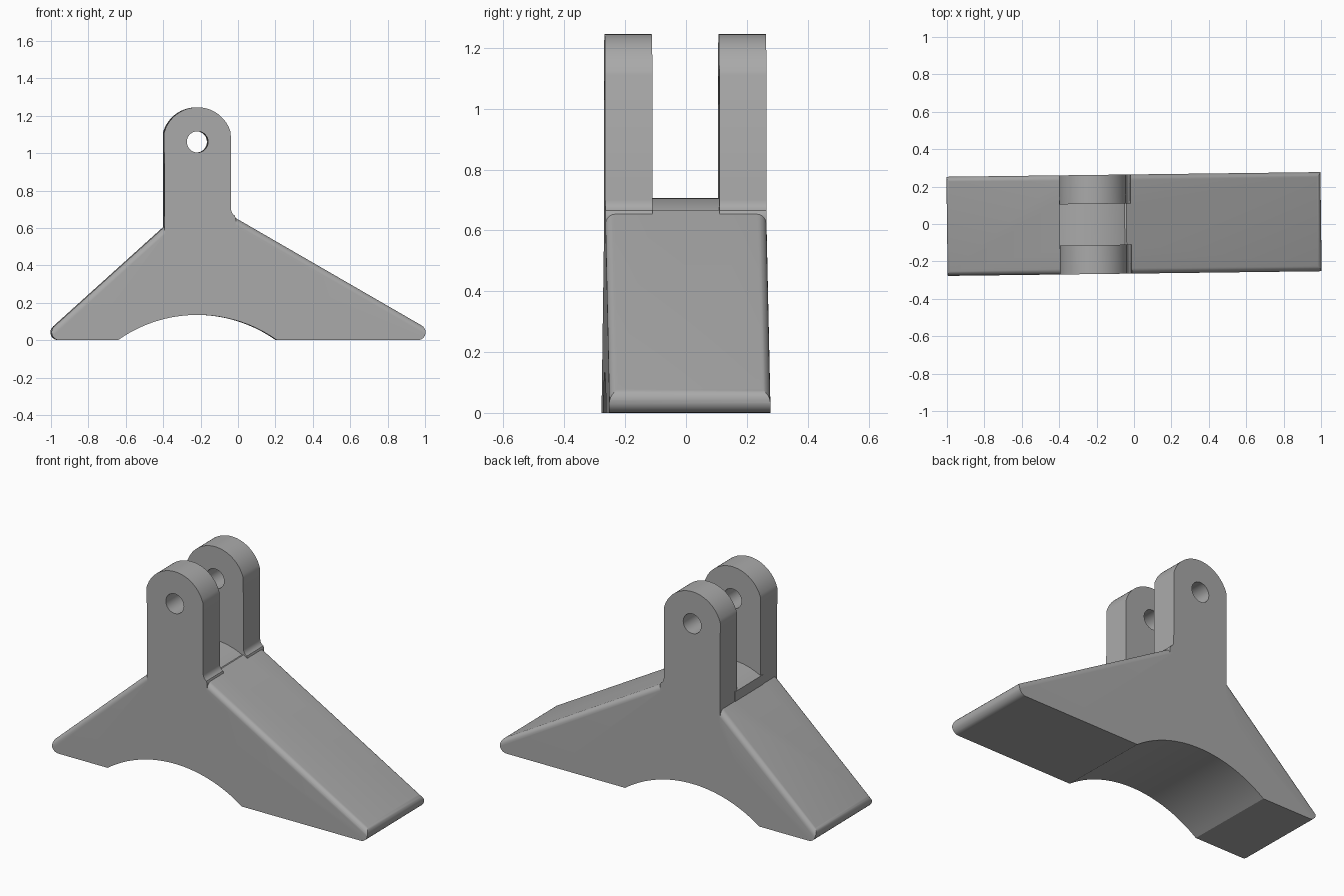
import bpy, bmesh, math

cube = bpy.data.objects.get("Cube")
if cube:
    bpy.data.objects.remove(cube)

HALF = 0.265      # half the width of the bracket
SLOT = 0.11       # half the gap between the lugs
LEFT, RIGHT, MID = -0.397, -0.04, -0.22
HOLE_Z = 1.06

grey = bpy.data.materials.new("plain_grey")
grey.use_nodes = True
grey.diffuse_color = (0.4, 0.4, 0.4, 1)
grey.node_tree.nodes["Principled BSDF"].inputs["Base Color"].default_value = (0.4, 0.4, 0.4, 1)


def arc(cx, cz, r, a, b, n):
    """Points on a circle from angle a to b, in degrees."""
    steps = [math.radians(a + (b - a) * i / n) for i in range(n + 1)]
    return [(cx + r * math.cos(t), cz + r * math.sin(t)) for t in steps]


def prism(name, outline, y0, y1, bevel_first=0, radius=0.03):
    """Extrude an xz outline along y; round the side edges of its first segments."""
    bm = bmesh.new()
    front = [bm.verts.new((x, y0, z)) for x, z in outline]
    back = [bm.verts.new((x, y1, z)) for x, z in outline]
    n = len(outline)
    bm.faces.new(front)
    bm.faces.new(back[::-1])
    for i in range(n):
        j = (i + 1) % n
        bm.faces.new((front[j], front[i], back[i], back[j]))
    if bevel_first:
        edges = [bm.edges.get((row[i], row[i + 1]))
                 for row in (front, back) for i in range(bevel_first)]
        bmesh.ops.bevel(bm, geom=edges, offset=radius, segments=6,
                        profile=0.5, affect='EDGES')
    bmesh.ops.recalc_face_normals(bm, faces=bm.faces)
    mesh = bpy.data.meshes.new(name)
    bm.to_mesh(mesh)
    bm.free()
    obj = bpy.data.objects.new(name, mesh)
    bpy.context.collection.objects.link(obj)
    mesh.materials.append(grey)
    return obj


def combine(obj, other, operation):
    """Apply a boolean and discard the helper."""
    mod = obj.modifiers.new("cut", 'BOOLEAN')
    mod.operation, mod.solver, mod.object = operation, 'EXACT', other
    bpy.context.view_layer.objects.active = obj
    bpy.ops.object.modifier_apply(modifier=mod.name)
    bpy.data.objects.remove(other)


# Base: rounded toes, two slopes and an arched underside
TIP = 0.042
toe = 1 - TIP
outline = (arc(toe, TIP, TIP, -90, 60, 10) + [(RIGHT, 0.667), (LEFT, 0.605)]
           + arc(-toe, TIP, TIP, 132, 270, 10)
           + arc(MID, -0.601, 0.736, 125.3, 54.7, 32))
body = prism("bracket", outline, -HALF, HALF)

# Round the long side edges of both slopes
slopes = prism("slope_rounding",
               [(-1.195, -0.114), (LEFT, 0.605), (RIGHT, 0.667), (1.2, -0.049),
                (1.2, -0.5), (-1.195, -0.5)], -HALF, HALF, bevel_first=3)
combine(body, slopes, 'INTERSECT')

# Crowned floor between the lugs
crown = arc(MID, 0.337, 0.37, 61, 119, 16)
floor = prism("slot_floor", crown + [(LEFT, 0.5), (RIGHT, 0.5)], -SLOT - 0.02, SLOT + 0.02)
combine(body, floor, 'UNION')

# Pair of upright lugs with round tops and filleted feet
lug_outline = (arc(MID, HOLE_Z, 0.185, 16, 164, 28)
               + [(LEFT, 0.62), (LEFT, 0.5), (-0.015, 0.5), (-0.015, 0.65)]
               + arc(0.0, 0.70, 0.04, 240, 180, 5))
for side in (-1, 1):
    y0, y1 = sorted((side * SLOT, side * HALF))
    combine(body, prism("lug", lug_outline, y0, y1), 'UNION')

# Pin hole through both lugs
pin = prism("pin_hole", arc(MID, HOLE_Z, 0.057, 0, 348.75, 31), -0.5, 0.5)
combine(body, pin, 'DIFFERENCE')

# Finish: slight turn about the upright axis and smooth curved faces
body.rotation_euler.z = 0.0125
bpy.ops.object.select_all(action='DESELECT')
body.select_set(True)
bpy.context.view_layer.objects.active = body
bpy.ops.object.shade_smooth_by_angle(angle=math.radians(25))
